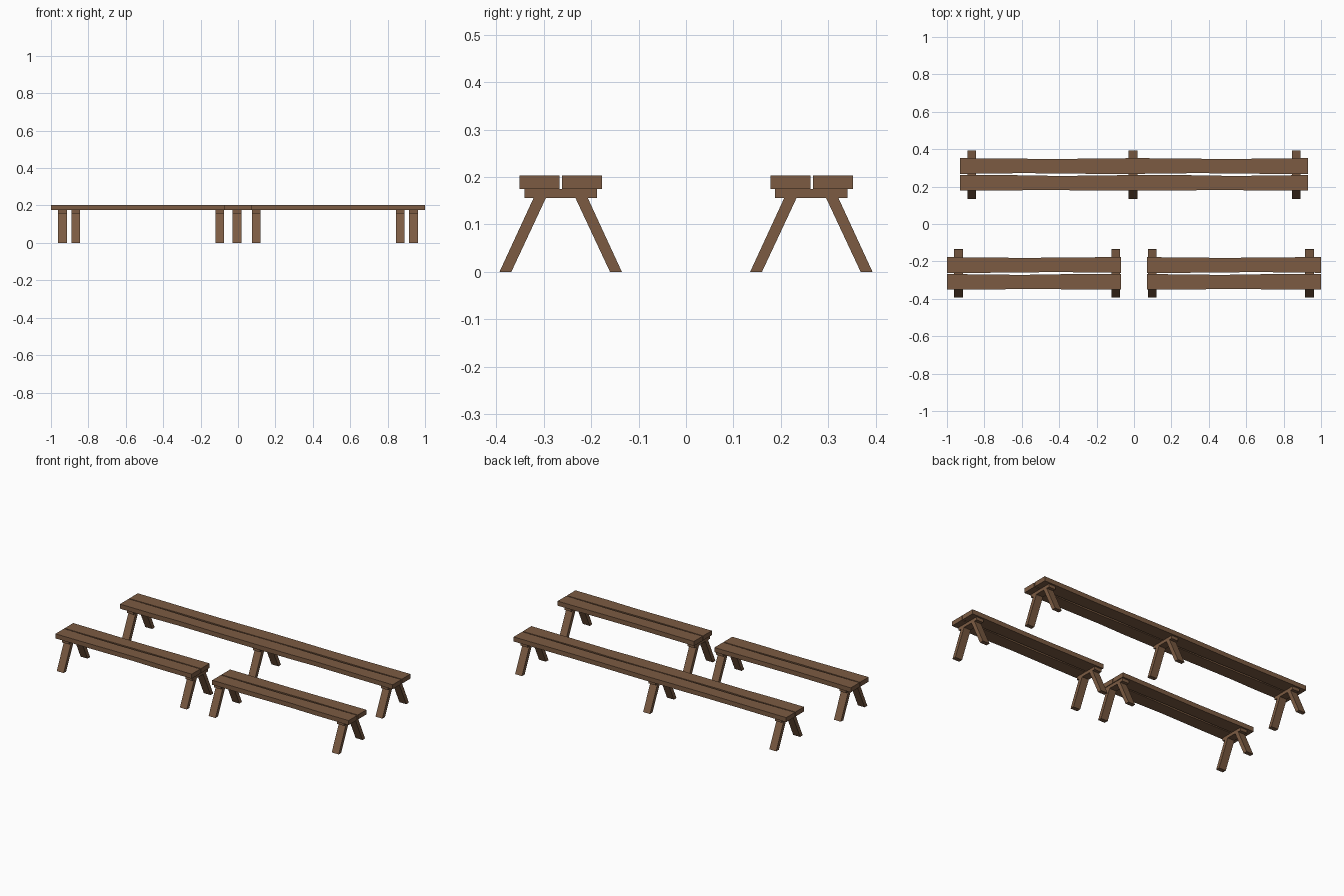
import bpy

if "Cube" in bpy.data.objects:
    bpy.data.objects.remove(bpy.data.objects["Cube"])

wood = bpy.data.materials.new("brown_wood")
wood.diffuse_color = (0.2, 0.105, 0.055, 1)
wood.use_nodes = True
wood.node_tree.nodes["Principled BSDF"].inputs["Base Color"].default_value = wood.diffuse_color

PLANK_LEN = 0.93
Z_SEAT0, Z_SEAT1, Z_CLEAT = 0.175, 0.203, 0.156
LEG_W = 0.047


def add_mesh(name, verts, faces):
    me = bpy.data.meshes.new(name)
    me.from_pydata(verts, [], faces)
    me.materials.append(wood)
    ob = bpy.data.objects.new(name, me)
    bpy.context.collection.objects.link(ob)
    return ob


def prism(name, rings):
    """Closed solid through a run of four-sided rings."""
    verts = [v for r in rings for v in r]
    n = len(rings)
    faces = [(3, 2, 1, 0), tuple(4 * (n - 1) + k for k in range(4))]
    for i in range(n - 1):
        for k in range(4):
            a, b = 4 * i + k, 4 * i + (k + 1) % 4
            faces.append((a, b, b + 4, a + 4))
    return add_mesh(name, verts, faces)


# Hand-cut edges: (distance along plank, inner edge y, outer edge y)
PLANK_A = [(0, .003, .087), (.2, .006, .086), (.4, .008, .084),
           (.53, .006, .083), (.7, .003, .087), (.93, .003, .087)]
PLANK_B = [(0, .003, .087), (.2, .003, .085), (.38, .005, .083),
           (.6, .007, .084), (.75, .005, .086), (.93, .003, .087)]


def plank(name, cx, cy, profile, side, flip):
    rings = []
    for d, inner, outer in profile:
        x = cx + flip * (d - PLANK_LEN / 2)
        y0, y1 = cy + side * inner, cy + side * outer
        rings.append([(x, y0, Z_SEAT0), (x, y1, Z_SEAT0),
                      (x, y1, Z_SEAT1), (x, y0, Z_SEAT1)])
    ob = prism(name, rings)
    if side * flip < 0:
        ob.data.flip_normals()


def trestle(name, cx, cy):
    h = LEG_W / 2
    # cross piece under the seat
    prism(name + "_cleat", [[(x, cy - .076, Z_CLEAT), (x, cy + .076, Z_CLEAT),
                             (x, cy + .076, Z_SEAT0), (x, cy - .076, Z_SEAT0)]
                            for x in (cx - h, cx + h)])
    # splayed legs, cut flat at foot and top
    for label, s in (("front", -1), ("back", 1)):
        ob = prism(f"{name}_{label}_leg",
                   [[(x, cy + s * .104, 0), (x, cy + s * .129, 0),
                     (x, cy + s * .057, Z_CLEAT), (x, cy + s * .031, Z_CLEAT)]
                    for x in (cx - h, cx + h)])
        if s < 0:
            ob.data.flip_normals()


def seat(name, cx, cy, flip):
    plank(name + "_front_plank", cx, cy, PLANK_A, -1, flip)
    plank(name + "_back_plank", cx, cy, PLANK_B, 1, flip)


# Two short benches at the front
for label, s in (("left", -1), ("right", 1)):
    seat(f"{label}_bench", s * .535, -.264, 1)
    for end, x in (("outer", .938), ("inner", .098)):
        trestle(f"{label}_bench_{end}", s * x, -.264)

# One long bench at the back, made of two plank lengths
for label, s in (("left", -1), ("right", 1)):
    seat(f"long_bench_{label}", s * .465, .265, -1)
for label, x in (("left", -.867), ("middle", -.006), ("right", .867)):
    trestle(f"long_bench_{label}", x, .264)
